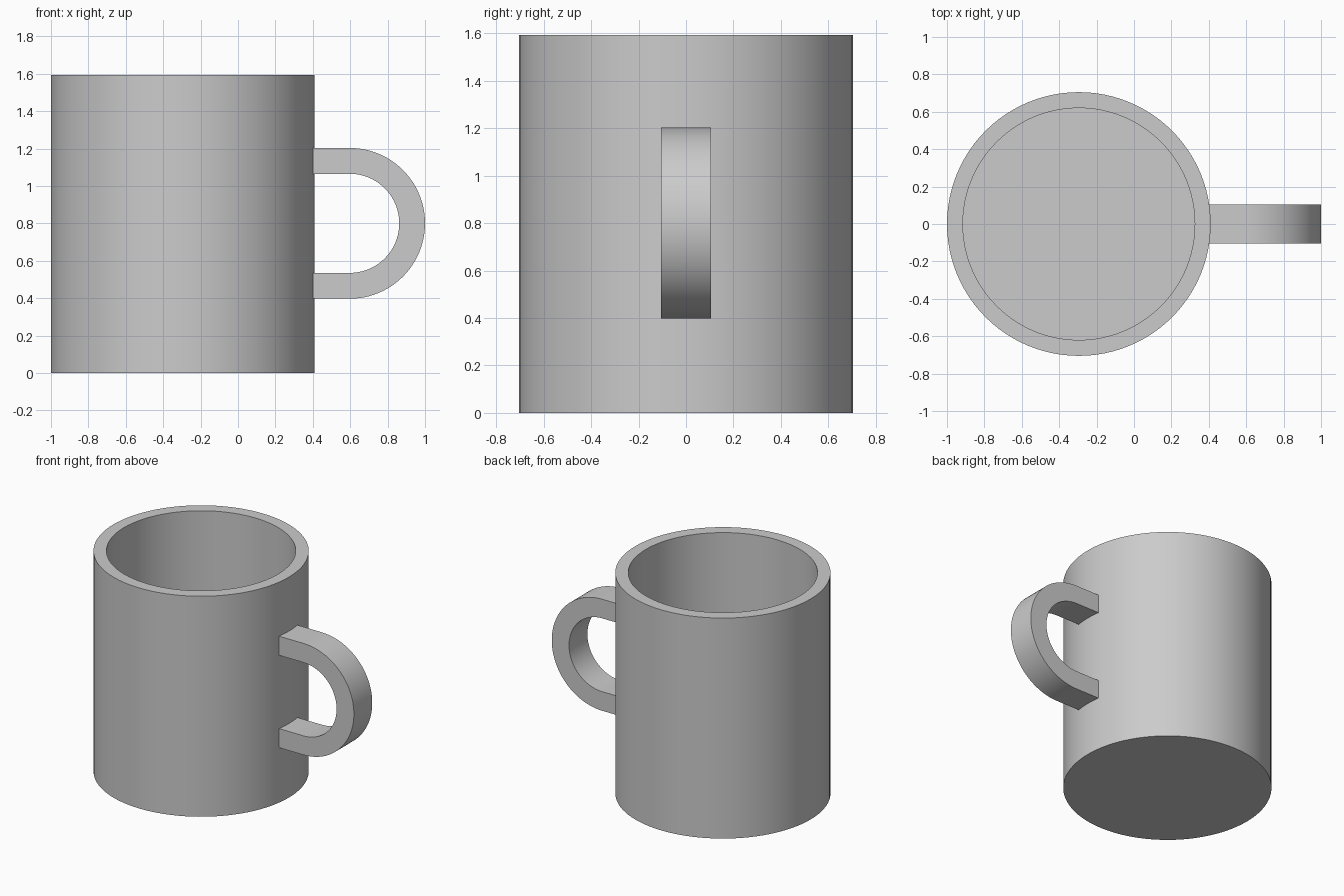
import bpy
import bmesh
from math import sin, cos, pi, radians

cube = bpy.data.objects.get("Cube")
if cube:
    bpy.data.objects.remove(cube, do_unlink=True)

# Mug dimensions
CUP_X, HEIGHT = -0.295, 1.594
OUTER, INNER, FLOOR = 0.705, 0.62, 0.085
HANDLE_X, HANDLE_Z = 0.597, 0.8
GRIP_OUT, GRIP_IN, GRIP_HALF = 0.403, 0.265, 0.105
SIDES, ARC_STEPS = 96, 48

grey = bpy.data.materials.new("plain_grey")
grey.use_nodes = True
colour = (0.6, 0.6, 0.6, 1)
grey.diffuse_color = colour
grey.node_tree.nodes["Principled BSDF"].inputs["Base Color"].default_value = colour


def skin(name, rings, location):
    """Join matching closed rings of points with quads and cap both ends."""
    bm = bmesh.new()
    loops = [[bm.verts.new(p) for p in ring] for ring in rings]
    for a, b in zip(loops, loops[1:]):
        for i in range(len(a)):
            j = (i + 1) % len(a)
            bm.faces.new((a[i], a[j], b[j], b[i]))
    bm.faces.new(loops[0])
    bm.faces.new(loops[-1])
    bmesh.ops.recalc_face_normals(bm, faces=bm.faces)
    mesh = bpy.data.meshes.new(name)
    bm.to_mesh(mesh)
    bm.free()
    mesh.materials.append(grey)
    obj = bpy.data.objects.new(name, mesh)
    obj.location = location
    bpy.context.collection.objects.link(obj)
    bpy.ops.object.select_all(action="DESELECT")
    obj.select_set(True)
    bpy.context.view_layer.objects.active = obj
    bpy.ops.object.shade_smooth_by_angle(angle=radians(30))
    return obj


def circle(radius, z):
    angles = [2 * pi * i / SIDES for i in range(SIDES)]
    return [(radius * cos(a), radius * sin(a), z) for a in angles]


# Cup: outer wall, flat rim, inner wall and floor
profile = [(OUTER, 0), (OUTER, HEIGHT), (INNER, HEIGHT), (INNER, FLOOR)]
skin("cup", [circle(r, z) for r, z in profile], (CUP_X, 0, 0))


def section(x, direction_x, direction_z):
    """Rectangular handle section across the given outward direction."""
    corners = [(GRIP_IN, -GRIP_HALF), (GRIP_OUT, -GRIP_HALF),
               (GRIP_OUT, GRIP_HALF), (GRIP_IN, GRIP_HALF)]
    return [(x + r * direction_x, y, r * direction_z) for r, y in corners]


# Handle: half ring with straight ends sunk into the cup wall
root = 0.37 - HANDLE_X
arc = [pi / 2 - pi * i / ARC_STEPS for i in range(ARC_STEPS + 1)]
sections = [section(root, 0, 1)]
sections += [section(0, cos(a), sin(a)) for a in arc]
sections.append(section(root, 0, -1))
skin("handle", sections, (HANDLE_X, 0, HANDLE_Z))
